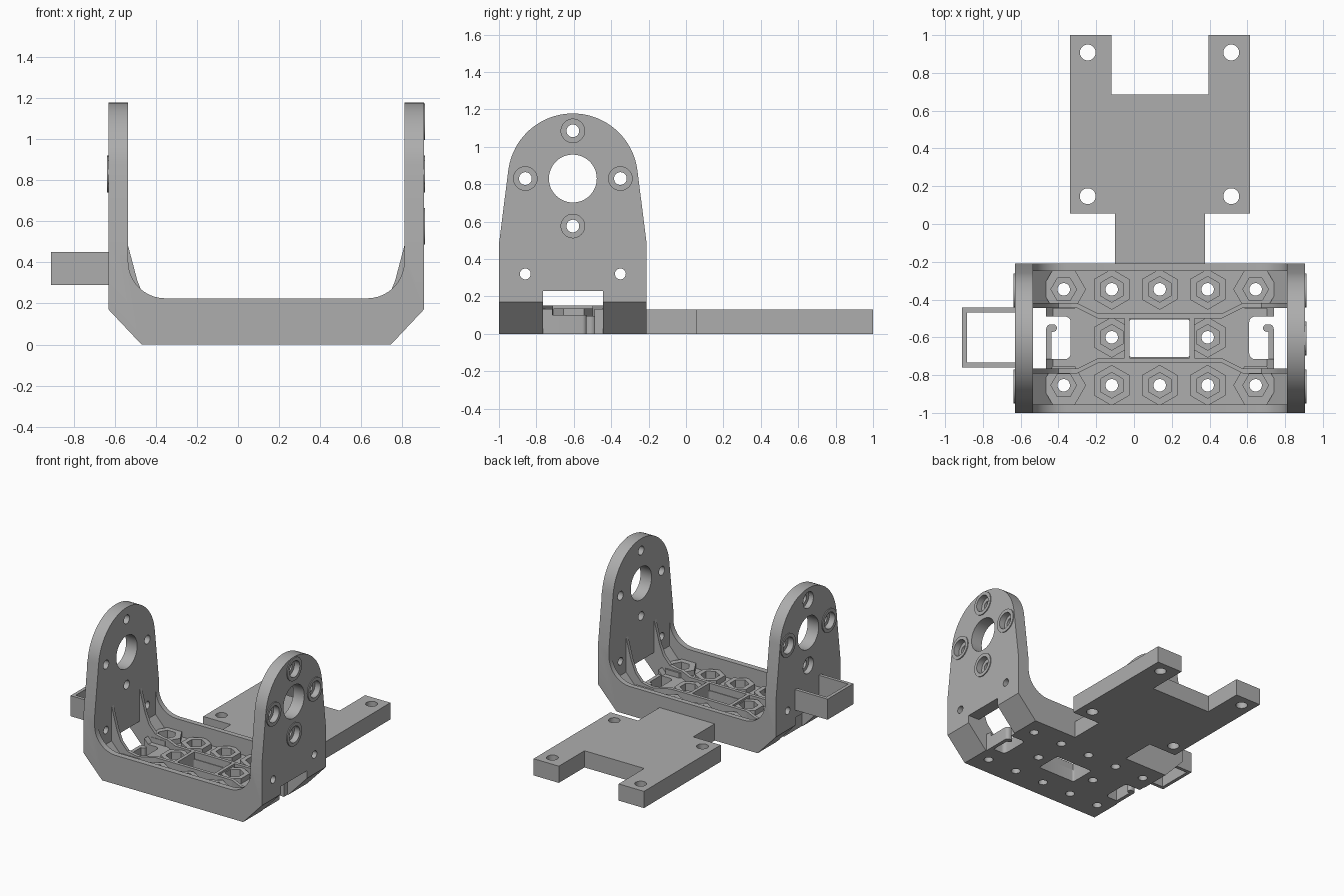
import bpy, bmesh, math

if "Cube" in bpy.data.objects:
    bpy.data.objects.remove(bpy.data.objects["Cube"])

grey = bpy.data.materials.new("plain grey")
grey.use_nodes = True
grey.diffuse_color = (0.42, 0.42, 0.42, 1)
grey.node_tree.nodes["Principled BSDF"].inputs["Base Color"].default_value = grey.diffuse_color

YC = -0.605           # middle of the bracket in y
XSUM = 0.275          # left wall x + right wall x


def flip(x):
    return XSUM - x


def sym(half):
    return half + [(flip(x), z) for x, z in reversed(half)]


def box(x0, x1, y0, y1):
    return [(x0, y0), (x1, y0), (x1, y1), (x0, y1)]


def arc(cx, cy, r, start, end, n):
    angles = [math.radians(start + (end - start) * i / n) for i in range(n + 1)]
    return [(cx + r * math.cos(a), cy + r * math.sin(a)) for a in angles]


def circle(cx, cy, r, n=32, turn=0):
    return arc(cx, cy, r, turn, turn + 360, n)[:-1]


def rounded(x0, x1, y0, y1, r):
    return (arc(x0 + r, y0 + r, r, 180, 270, 5) + arc(x1 - r, y0 + r, r, 270, 360, 5)
            + arc(x1 - r, y1 - r, r, 0, 90, 5) + arc(x0 + r, y1 - r, r, 90, 180, 5))


def solid(name, prisms):
    """One mesh from prisms given as (outline, axis, low, high)."""
    bm = bmesh.new()
    place = {"x": lambda a, b, d: (d, a, b),
             "y": lambda a, b, d: (a, d, b),
             "z": lambda a, b, d: (a, b, d)}
    for outline, axis, low, high in prisms:
        ends = [[bm.verts.new(place[axis](a, b, d)) for a, b in outline] for d in (low, high)]
        bm.faces.new(ends[0])
        bm.faces.new(ends[1])
        n = len(outline)
        for i in range(n):
            j = (i + 1) % n
            bm.faces.new((ends[0][i], ends[0][j], ends[1][j], ends[1][i]))
    bmesh.ops.recalc_face_normals(bm, faces=bm.faces)
    mesh = bpy.data.meshes.new(name)
    bm.to_mesh(mesh)
    bm.free()
    mesh.materials.append(grey)
    ob = bpy.data.objects.new(name, mesh)
    bpy.context.collection.objects.link(ob)
    return ob


def combine(ob, tool, operation="DIFFERENCE"):
    bpy.context.view_layer.objects.active = ob
    mod = ob.modifiers.new("cut", "BOOLEAN")
    mod.operation = operation
    mod.solver = "EXACT"
    mod.object = tool
    bpy.ops.object.modifier_apply(modifier=mod.name)


# U-shaped bracket with chamfered lower corners and filleted rims
outer = sym([(-0.63, 1.3), (-0.63, 0.17), (-0.47, 0)])
inner = sym([(-0.535, 1.3)] + arc(-0.355, 0.405, 0.18, 180, 270, 10))
bracket = solid("bracket", [(outer + inner[::-1], "y", -1.1, -0.1)])
side = ([(YC - 0.395, -0.1), (YC + 0.395, -0.1), (YC + 0.395, 0.48)]
        + arc(YC, 0.83, 0.348, 7, 173, 40) + [(YC - 0.395, 0.48)])
outline = solid("side_outline", [(side, "x", -1, 1.2)])
combine(bracket, outline, "INTERSECT")

# Tray between the rims, and openings through walls, floor and middle
tray = sym([(-0.535, 0.6), (-0.535, 0.21), (-0.43, 0.095)])
tray_cut = solid("tray_cut", [(tray, "y", YC - 0.35, YC + 0.355)])
wall_cut = solid("wall_cut", [(box(x0, x1, YC - 0.16, YC + 0.16), "z", -0.1, 0.23)
                              for x0, x1 in ((-0.7, -0.465), (flip(-0.465), flip(-0.7)))])
floor_cut = solid("floor_cut", [
    (rounded(-0.5, -0.335, YC - 0.11, YC + 0.115, 0.03), "z", -0.1, 0.2),
    (rounded(flip(-0.335), flip(-0.5), YC - 0.11, YC + 0.115, 0.03), "z", -0.1, 0.2),
    (rounded(-0.025, 0.295, YC - 0.1, YC + 0.1, 0.015), "z", -0.1, 0.2)])

# Hex nut bosses on a regular grid; the end ones are turned
spots = []
for col in range(5):
    for row in (-1, 0, 1):
        if row or col in (1, 3):
            spots.append((-0.372 + 0.254 * col, YC + 0.005 + 0.254 * row, 0 if col in (0, 4) else 30))
bosses = solid("nut_bosses", [(circle(x, y, 0.118 if t == 0 else 0.108, 6, t), "z", 0.08, 0.135)
                              for x, y, t in spots])
nut_cut = solid("nut_cut", [(circle(x, y, 0.068, 6, t), "z", 0.05, 0.3) for x, y, t in spots])

# Raised rings around the wall screw holes
screws = [(YC, 1.085), (YC - 0.254, 0.83), (YC + 0.254, 0.83), (YC, 0.576)]
rings = solid("screw_rings",
              [(circle(y, z, 0.09), "x", 0.89, 0.912) for y, z in screws]
              + [(circle(y, z, 0.09), "x", -0.637, -0.615) for y, z in screws[1:3]])
recess_cut = solid("recess_cut", [(circle(y, z, 0.063), "x", x0, x1)
                                  for y, z in screws for x0, x1 in ((0.865, 1), (-0.8, -0.59))])
hole_cut = solid("hole_cut",
                 [(circle(y, z, 0.034), "x", -1, 1.2) for y, z in screws]
                 + [(circle(YC, 0.83, 0.128, 48), "x", -1, 1.2)]
                 + [(circle(YC + s * 0.254, 0.32, 0.029), "x", -1, 1.2) for s in (-1, 1)]
                 + [(circle(x, y, 0.033), "z", -0.1, 0.2) for x, y, t in spots])

for cut in (tray_cut, wall_cut, floor_cut, nut_cut, recess_cut, hole_cut):
    combine(bracket, cut)
for cut in (floor_cut, nut_cut, hole_cut):
    combine(bosses, cut)
for cut in (recess_cut, hole_cut):
    combine(rings, cut)

# Stiffening ribs along the floor, with gussets running up the walls
path = sym([(-0.535, 0.16), (-0.3, 0.16), (-0.19, 0.105)])
gusset = [(-0.55, 0.48), (-0.535, 0.48), (-0.49, 0.31), (-0.455, 0.225), (-0.4, 0.165),
          (-0.33, 0.15), (-0.33, 0.08), (-0.45, 0.08), (-0.55, 0.19)]
rib_parts = []
for s in (-1, 1):
    wall = [(x, YC + s * y) for x, y in path]
    far = [(x, y + s * 0.026) for x, y in reversed(wall)]
    rib_parts.append((wall + far, "z", 0.08, 0.15))
    low, high = sorted((YC + s * 0.16, YC + s * 0.186))
    rib_parts.append((gusset, "y", low, high))
    rib_parts.append(([(flip(x), z) for x, z in gusset], "y", low, high))
for x in (-0.051, 0.295):
    rib_parts.append((box(x, x + 0.026, YC - 0.12, YC + 0.12), "z", 0.08, 0.15))
ribs = solid("floor_ribs", rib_parts)

# Small cable hooks in the floor openings
hook = ([(-0.465, YC - 0.13), (-0.437, YC - 0.13), (-0.437, YC + 0.035)]
        + arc(-0.428, YC + 0.054, 0.02, -90, 90, 8) + arc(-0.44, YC + 0.049, 0.025, 90, 180, 5))
hooks = solid("cable_hooks", [(hook, "z", 0, 0.1),
                              ([(flip(x), y) for x, y in hook], "z", 0, 0.1)])

# Open loop on the right wall
loop_outline = [(-0.63, -0.76), (-0.91, -0.76), (-0.91, -0.442), (-0.63, -0.442),
                (-0.63, -0.468), (-0.884, -0.468), (-0.884, -0.734), (-0.63, -0.734)]
loop = solid("side_loop", [(loop_outline, "z", 0.29, 0.45)])

# Forked mounting plate at the back
fork = sym([(-0.12, 0.685), (-0.12, 1), (-0.338, 1), (-0.338, 0.055), (-0.1, 0.055), (-0.1, -0.21)])
plate = solid("fork_plate", [(fork, "z", 0, 0.13)])
plate_cut = solid("plate_cut", [(circle(x, y, 0.042), "z", -0.1, 0.3)
                                for x in (-0.245, 0.515) for y in (0.147, 0.908)])
combine(plate, plate_cut)

for helper in (outline, tray_cut, wall_cut, floor_cut, nut_cut, recess_cut, hole_cut, plate_cut):
    bpy.data.objects.remove(helper)

# Smooth the curves and keep the corners sharp
bpy.ops.object.select_all(action="DESELECT")
for ob in (bracket, bosses, rings, ribs, hooks, loop, plate):
    ob.select_set(True)
    bpy.context.view_layer.objects.active = ob
bpy.ops.object.shade_smooth_by_angle(angle=math.radians(25))
